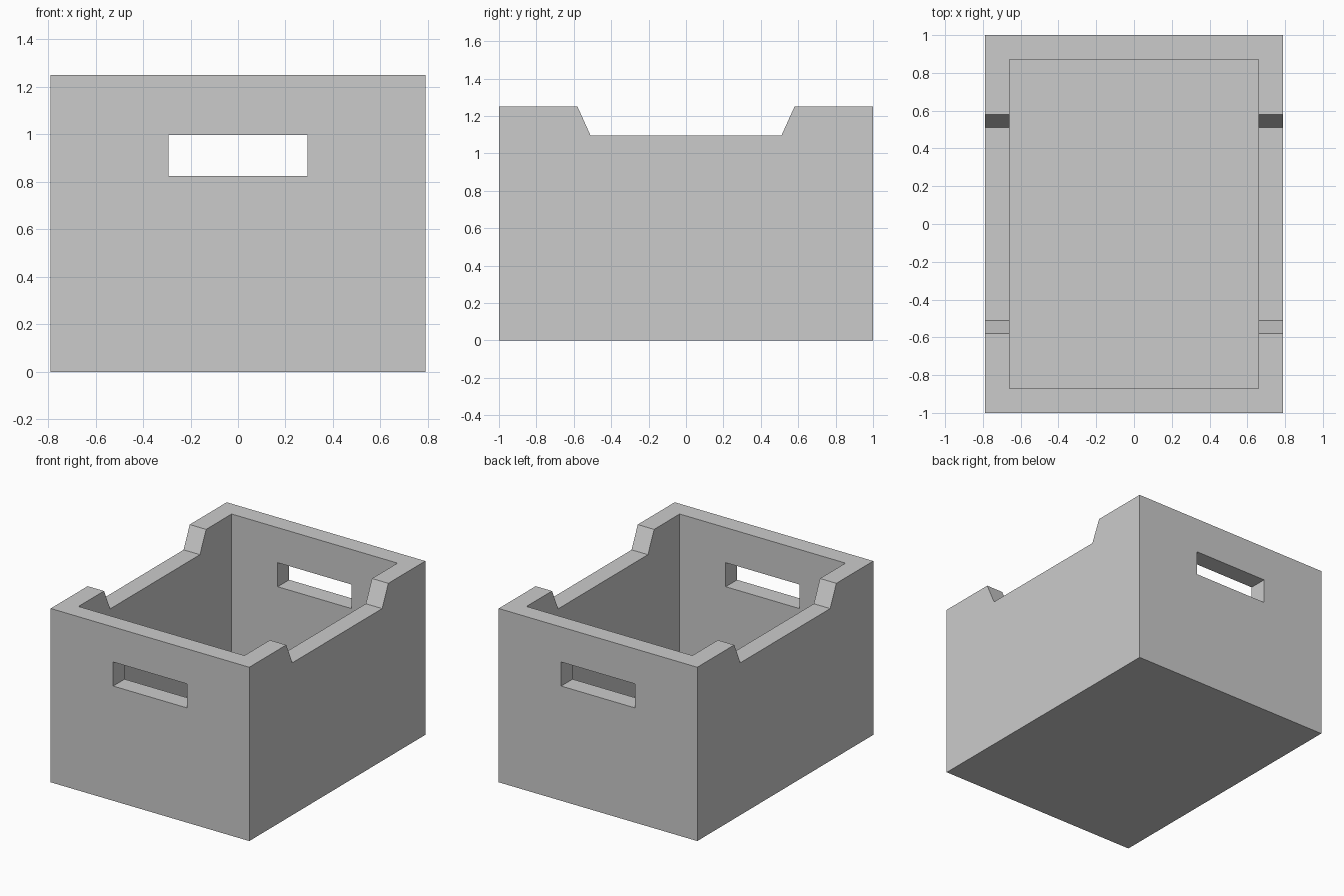
import bpy, bmesh
from mathutils import Vector

if "Cube" in bpy.data.objects:
    bpy.data.objects.remove(bpy.data.objects["Cube"])

W, D, H = 0.79, 1.0, 1.25      # outer half width, half depth, height
T = 0.13                       # wall and floor thickness


def prism(name, profile, extrude):
    """Closed solid made by extruding a planar profile along a vector."""
    bm = bmesh.new()
    face = bm.faces.new([bm.verts.new(p) for p in profile])
    new = bmesh.ops.extrude_face_region(bm, geom=[face])["geom"]
    verts = [v for v in new if isinstance(v, bmesh.types.BMVert)]
    bmesh.ops.translate(bm, verts=verts, vec=Vector(extrude))
    bmesh.ops.recalc_face_normals(bm, faces=bm.faces)
    mesh = bpy.data.meshes.new(name)
    bm.to_mesh(mesh)
    bm.free()
    obj = bpy.data.objects.new(name, mesh)
    bpy.context.collection.objects.link(obj)
    return obj


def block(name, x, y, z0, z1):
    """Box centred on x = y = 0 with half sizes x and y."""
    return prism(name, [(-x, -y, z0), (x, -y, z0), (x, y, z0), (-x, y, z0)],
                 (0, 0, z1 - z0))


# Solid outer body
crate = block("storage_crate", W, D, 0, H)

# Open interior
cavity = block("cavity_cutter", W - T, D - T, T, H + 0.2)

# Hand holes through front and back walls
handles = block("handle_cutter", 0.293, D + 0.2, 0.825, 0.998)

# Sloped dips in both side walls, continued above the rim
low, high, dip = 0.51, 0.58, 1.095
top = 2 * high - low
notch = prism("notch_cutter",
              [(-W - 0.2, y, z) for y, z in
               [(-low, dip), (low, dip), (top, 2 * H - dip), (-top, 2 * H - dip)]],
              (2 * W + 0.4, 0, 0))

# Cut the body, then discard the cutters
bpy.context.view_layer.objects.active = crate
for cutter in (cavity, handles, notch):
    cutter.hide_render = True
    mod = crate.modifiers.new(cutter.name, "BOOLEAN")
    mod.operation = "DIFFERENCE"
    mod.solver = "EXACT"
    mod.object = cutter
    bpy.ops.object.modifier_apply(modifier=mod.name)
    bpy.data.objects.remove(cutter)
